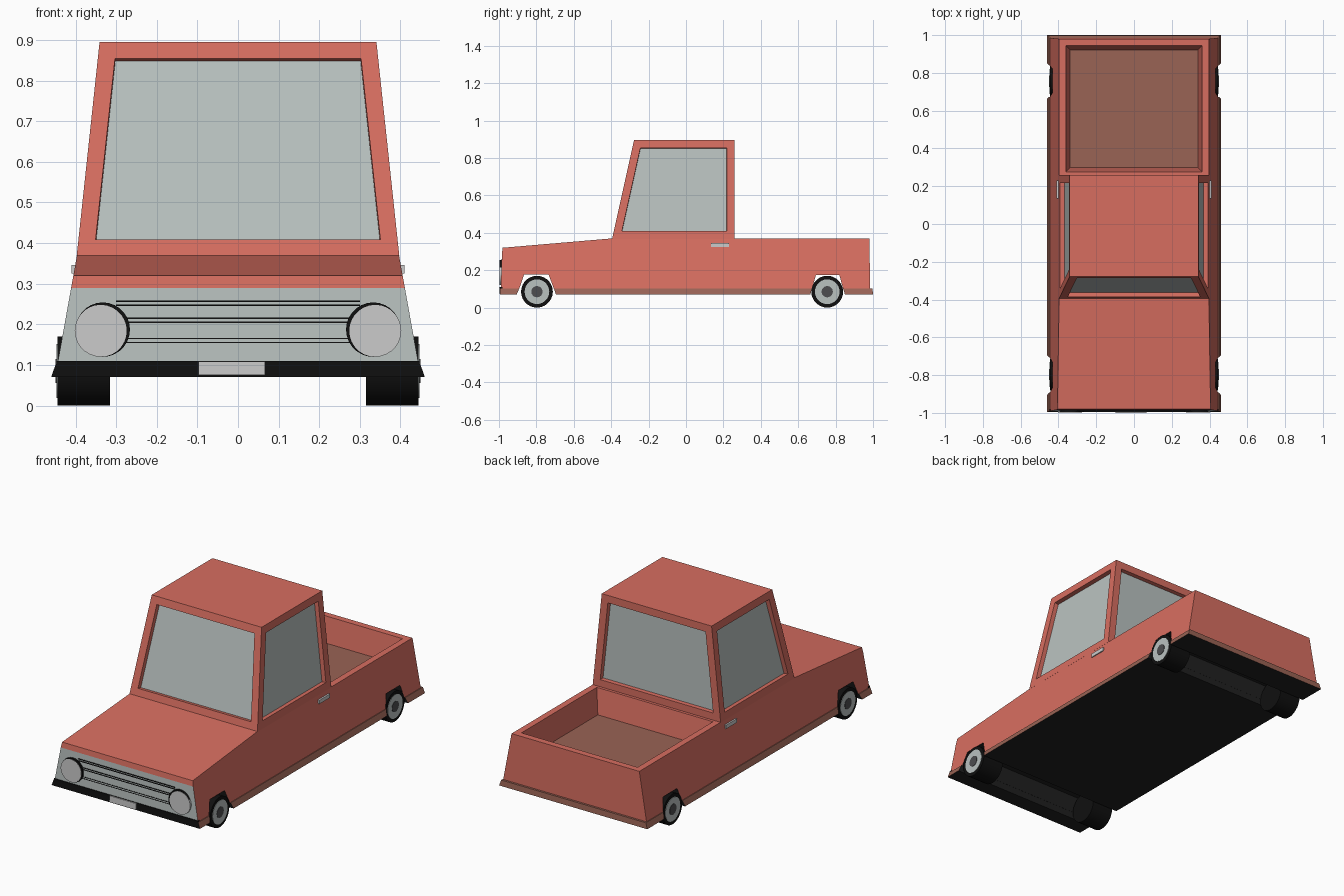
import bpy, bmesh, math
from mathutils import Matrix

if "Cube" in bpy.data.objects:
    bpy.data.objects.remove(bpy.data.objects["Cube"])


def mat(name, r, g, b):
    m = bpy.data.materials.new(name)
    m.diffuse_color = (r, g, b, 1)
    m.use_nodes = True
    m.node_tree.nodes["Principled BSDF"].inputs["Base Color"].default_value = m.diffuse_color
    return m


RED = mat("red_paint", 0.68, 0.155, 0.118)
GLASS = mat("pale_grey", 0.49, 0.54, 0.53)
BROWN = mat("brown_trim", 0.32, 0.125, 0.09)
BLACK = mat("black_rubber", 0.005, 0.005, 0.005)
UNDER = mat("charcoal_underside", 0.015, 0.015, 0.015)
LIGHT = mat("light_grey", 0.60, 0.60, 0.60)
HUB = mat("dark_grey_hub", 0.075, 0.075, 0.08)


def finish(bm, name, mats):
    me = bpy.data.meshes.new(name)
    bm.to_mesh(me)
    bm.free()
    for m in mats:
        me.materials.append(m)
    ob = bpy.data.objects.new(name, me)
    bpy.context.collection.objects.link(ob)
    return ob


def prism(pts, width):
    """Side profile (y, z) spanned across x; half width depends on height."""
    bm = bmesh.new()
    right = [bm.verts.new((width(z), y, z)) for y, z in pts]
    left = [bm.verts.new((-width(z), y, z)) for y, z in pts]
    bm.faces.new(right)
    bm.faces.new(left[::-1])
    n = len(pts)
    for i in range(n):
        j = (i + 1) % n
        bm.faces.new((right[i], left[i], left[j], right[j]))
    bmesh.ops.recalc_face_normals(bm, faces=bm.faces)
    bm.normal_update()
    return bm


def inset(bm, faces, thickness, depth=0.0):
    bmesh.ops.inset_individual(bm, faces=faces, thickness=thickness,
                               depth=depth, use_even_offset=True)
    bm.normal_update()


def box(name, x0, x1, y0, y1, z0, z1, m):
    bm = bmesh.new()
    bmesh.ops.create_cube(bm, size=1, matrix=Matrix.Translation(
        ((x0 + x1) / 2, (y0 + y1) / 2, (z0 + z1) / 2))
        @ Matrix.Diagonal((x1 - x0, y1 - y0, z1 - z0, 1)))
    return finish(bm, name, [m])


def disc(name, loc, radius, depth, axis, m):
    rot = (0, math.pi / 2, 0) if axis == "x" else (math.pi / 2, 0, 0)
    bpy.ops.mesh.primitive_cylinder_add(vertices=28, radius=radius, depth=depth,
                                        location=loc, rotation=rot)
    ob = bpy.context.object
    ob.name = name
    ob.data.materials.append(m)
    bpy.ops.object.shade_smooth_by_angle(angle=math.radians(35))
    return ob


# Lower body: wheel arches run right through, bed is sunk into the top
body_pts = [(-0.99, 0.10), (-0.984, 0.29), (-0.98, 0.32), (-0.395, 0.37),
            (0.24, 0.37), (0.98, 0.37), (0.985, 0.10),
            (0.84, 0.10), (0.82, 0.175), (0.695, 0.175), (0.673, 0.10),
            (-0.706, 0.10), (-0.735, 0.178), (-0.865, 0.178), (-0.892, 0.10)]
bm = prism(body_pts, lambda z: 0.445 - (z - 0.10) * 0.18)
bed = []
for f in bm.faces:
    c = f.calc_center_median()
    if f.normal.y < -0.9 and c.y < -0.95 and c.z < 0.29:
        f.material_index = 1                      # grille panel
    elif abs(f.normal.x) < 0.1 and c.z < 0.18 and abs(c.y) < 0.95:
        f.material_index = 3                      # arches and underside
    elif f.normal.z > 0.9 and c.y > 0.3:
        bed.append(f)
inset(bm, bed, 0.036)
inset(bm, bed, 0.022, -0.14)
for f in bed:
    f.material_index = 2                          # bed floor
finish(bm, "truck_body", [RED, GLASS, BROWN, UNDER])

# Sill in three sections between the arches
sections = {"front_sill": (-0.995, -0.993, -0.892, -0.905),
            "middle_sill": (-0.695, -0.706, 0.673, 0.665),
            "rear_sill": (0.85, 0.84, 0.997, 1.0)}
for name, (a, b, c, d) in sections.items():
    bm = prism([(a, 0.07), (b, 0.102), (c, 0.102), (d, 0.07)],
               lambda z: 0.46 - (z - 0.07) * 0.35)
    for f in bm.faces:
        cy = f.calc_center_median().y
        if f.normal.y < -0.9 and cy < -0.98:
            f.material_index = 1                  # black front bumper
        elif f.normal.z < -0.5 or (abs(f.normal.y) > 0.5 and abs(cy) < 0.95):
            f.material_index = 2
    finish(bm, name, [BROWN, BLACK, UNDER])

# Cab with four recessed windows
bm = prism([(-0.395, 0.368), (-0.278, 0.895), (0.26, 0.895), (0.26, 0.368)],
           lambda z: 0.397 - (z - 0.37) * 0.107)
panes = [f for f in bm.faces if abs(f.normal.z) < 0.5]
inset(bm, panes, 0.042)
inset(bm, panes, 0.001, -0.024)
for f in panes:
    f.material_index = 1
finish(bm, "cab", [RED, GLASS])

# Front details
box("bumper_strip", -0.447, 0.447, -0.994, -0.98, 0.095, 0.11, BLACK)
box("number_plate", -0.097, 0.067, -1.0, -0.992, 0.075, 0.109, LIGHT)
for z in (0.16, 0.21, 0.252):
    for dz in (-0.005, 0.005):
        box("grille_line", -0.3, 0.3, -0.990, -0.982, z + dz - 0.0015,
            z + dz + 0.0015, BLACK)

for s, side in ((-1, "left"), (1, "right")):
    # Headlights
    disc(side + "_headlight_ring", (s * 0.333, -0.986, 0.187), 0.067, 0.02, "y", BLACK)
    disc(side + "_headlight", (s * 0.338, -0.988, 0.184), 0.064, 0.02, "y", LIGHT)
    # Door handle
    box(side + "_door_handle", s * 0.404 - 0.006, s * 0.404 + 0.006,
        0.135, 0.23, 0.325, 0.346, LIGHT)
    # Wheels
    for y, end in ((-0.797, "front"), (0.755, "rear")):
        n = end + "_" + side
        disc(n + "_tyre", (s * 0.38, y, 0.085), 0.085, 0.13, "x", BLACK)
        disc(n + "_wheel_disc", (s * 0.443, y, 0.085), 0.066, 0.008, "x", GLASS)
        disc(n + "_hub", (s * 0.445, y, 0.085), 0.03, 0.008, "x", HUB)
